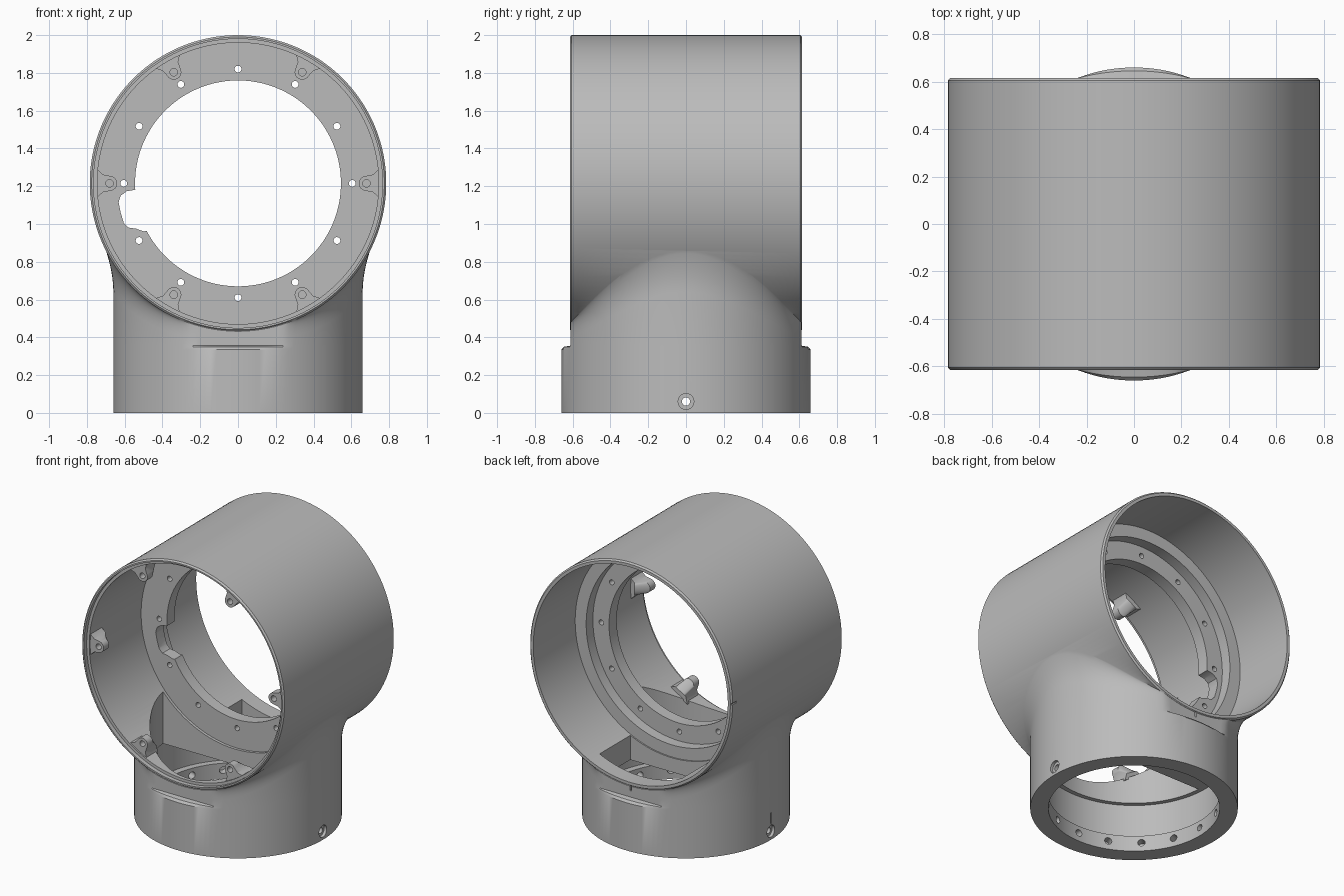
import bpy, bmesh
from math import sin, cos, pi, asin, sqrt, radians
from mathutils import Vector

if "Cube" in bpy.data.objects:
    bpy.data.objects.remove(bpy.data.objects["Cube"], do_unlink=True)

grey = bpy.data.materials.new("matte_grey")
grey.use_nodes = True
GREY = (0.5, 0.5, 0.5, 1)
grey.diffuse_color = GREY
grey.node_tree.nodes["Principled BSDF"].inputs["Base Color"].default_value = GREY

AXIS_Z, TUBE_R, BASE_R, HALF = 1.215, 0.785, 0.66, 0.615


def finish(name, bm):
    bmesh.ops.recalc_face_normals(bm, faces=bm.faces)
    mesh = bpy.data.meshes.new(name)
    bm.to_mesh(mesh)
    bm.free()
    mesh.materials.append(grey)
    ob = bpy.data.objects.new(name, mesh)
    bpy.context.collection.objects.link(ob)
    return ob


def skin(name, rings, bottom=None, top=None):
    """Closed solid through rings of points, ends capped or fanned to a point."""
    bm = bmesh.new()
    loops = [[bm.verts.new(p) for p in ring] for ring in rings]
    n = len(loops[0])
    for a, b in zip(loops, loops[1:]):
        for i in range(n):
            j = (i + 1) % n
            bm.faces.new((a[i], a[j], b[j], b[i]))
    for loop, tip in ((loops[0], bottom), (loops[-1], top)):
        if tip is None:
            bm.faces.new(loop)
        else:
            v = bm.verts.new(tip)
            for i in range(n):
                bm.faces.new((loop[i], loop[(i + 1) % n], v))
    return finish(name, bm)


def lathe(name, profile, axis, n=128):
    """Turn (position, radius) pairs about the tube axis Y or the base axis Z."""
    rings = []
    for t, r in profile:
        ring = []
        for i in range(n):
            a = 2 * pi * (i + 0.5) / n
            u, v = r * cos(a), r * sin(a)
            ring.append((u, t, AXIS_Z + v) if axis == "Y" else (u, v, t))
        rings.append(ring)
    return skin(name, rings)


def rods(name, items, n=20):
    """Several round rods, each given as radius, start, end."""
    bm = bmesh.new()
    for r, a, b in items:
        a, b = Vector(a), Vector(b)
        m = (b - a).to_track_quat("Z", "Y").to_matrix().to_4x4()
        m.translation = (a + b) / 2
        bmesh.ops.create_cone(bm, cap_ends=True, segments=n, radius1=r, radius2=r,
                              depth=(b - a).length, matrix=m)
    return finish(name, bm)


def box(name, lo, hi):
    bm = bmesh.new()
    bmesh.ops.create_cube(bm, size=1)
    for v in bm.verts:
        v.co = [l + (c + 0.5) * (h - l) for c, l, h in zip(v.co, lo, hi)]
    return finish(name, bm)


def combine(ob, tool, op="DIFFERENCE"):
    mod = ob.modifiers.new("cut", "BOOLEAN")
    mod.operation, mod.solver, mod.object = op, "EXACT", tool
    bpy.ops.object.select_all(action="DESELECT")
    bpy.context.view_layer.objects.active = ob
    ob.select_set(True)
    bpy.ops.object.modifier_apply(modifier=mod.name)
    bpy.data.objects.remove(tool, do_unlink=True)


def around(r, angle, y):
    return (r * cos(angle), y, AXIS_Z + r * sin(angle))


# Horizontal tube with softened rims
body = lathe("housing", [(-HALF, 0.775), (-HALF + 0.01, TUBE_R),
                         (HALF - 0.01, TUBE_R), (HALF, 0.775)], "Y", 160)

# Upright base, flattened front and back, blending into the tube
N, STEPS = 128, 8
circle = [(BASE_R * cos(2 * pi * (i + 0.5) / N), BASE_R * sin(2 * pi * (i + 0.5) / N))
          for i in range(N)]
LIM = HALF - 0.003


def flat(y):
    return max(-LIM, min(LIM, y))


rings = [[(x, y, 0) for x, y in circle], [(x, y, 0.335) for x, y in circle],
         [(x, flat(y) * 0.3 + y * 0.7, 0.35) for x, y in circle],
         [(x, flat(y), 0.356) for x, y in circle]]
for s in range(STEPS + 1):
    t, ring = s / STEPS, []
    for x, y in circle:
        side = abs(x) / BASE_R
        angle = asin(x / TUBE_R)
        meet = AXIS_Z - sqrt(TUBE_R ** 2 - x * x)
        turn = angle + (0.25 * side + 0.02) * (1 if x > 0 else -1) * side
        p0 = Vector((x, flat(y), meet - 0.13 * side - 0.02))
        p1 = Vector((x, flat(y), meet))
        r = TUBE_R - 0.002
        p2 = Vector((r * sin(turn), flat(y), AXIS_Z - r * cos(turn)))
        ring.append(p0 * (1 - t) ** 2 + p1 * 2 * t * (1 - t) + p2 * t * t)
    rings.append(ring)
combine(body, skin("base", rings, top=(0, 0, AXIS_Z)), "UNION")

# Stepped tube bore that leaves the middle flange
combine(body, lathe("tube_bore", [
    (-0.7, 0.765), (-0.585, 0.765), (-0.585, 0.745), (-0.01, 0.745),
    (-0.01, 0.545), (0.075, 0.545), (0.075, 0.67), (0.15, 0.67),
    (0.15, 0.755), (0.7, 0.755)], "Y"))

# Base bore with a bottom lip
combine(body, lathe("base_bore", [(-0.1, 0.545), (0.11, 0.545),
                                  (0.11, 0.59), (0.36, 0.59)], "Z"))

# Large opening into the front chamber, small window into the rear one
opening = lathe("front_opening", [(0.34, 0.56), (1.0, 0.56)], "Z")
for v in opening.data.vertices:
    v.co.y = min(v.co.y, -0.03)
combine(body, opening)
combine(body, box("rear_window", (-0.32, 0.16, 0.3), (0.32, 0.5, 0.8)))

# Notch in the inner edge of the flange
outer = [(0.5, 183), (0.59, 184), (0.625, 186), (0.64, 189), (0.64, 194),
         (0.64, 199), (0.625, 202), (0.59, 204), (0.56, 207), (0.5, 209)]
combine(body, skin("flange_notch", [[around(r, radians(a), y) for r, a in outer]
                                    for y in (-0.1, 0.12)]))

# Flange holes, radial holes in the base lip
combine(body, rods("flange_holes", [
    (0.018, around(0.605, k * pi / 6, -0.1), around(0.605, k * pi / 6, 0.12))
    for k in range(12)]))
PORT_Z = 0.06
combine(body, rods("lip_holes", [
    (0.024, (0.5 * cos(a), 0.5 * sin(a), PORT_Z), (0.6 * cos(a), 0.6 * sin(a), PORT_Z))
    for a in (k * pi / 8 for k in range(16)) if abs(sin(a)) > 0.1]))

# Side ports, each with a shallow countersink
for s in (-1, 1):
    combine(body, rods("port_sink", [(0.042, (s * 0.64, 0, PORT_Z), (s * 0.7, 0, PORT_Z))]))
    combine(body, rods("port_hole", [(0.022, (s * 0.5, 0, PORT_Z), (s * 0.7, 0, PORT_Z))]))

# Alignment marks on one side and on the rear rim
combine(body, box("side_mark", (-0.7, -0.006, 0.11), (-0.65, 0.006, 0.19)))
combine(body, box("rim_mark_side", (-0.8, 0.56, AXIS_Z - 0.006), (-0.775, 0.7, AXIS_Z + 0.006)))
combine(body, box("rim_mark_bottom", (-0.006, 0.57, 0.4), (0.006, 0.7, 0.44)))

# Six screw tabs inside the front rim, tapering back into the wall
shape = [(0.755, -0.085), (0.735, -0.065), (0.715, -0.047)]
shape += [(0.68 - 0.04 * cos(a), 0.04 * sin(a))
          for a in (radians(d) for d in range(-90, 91, 15))]
shape += [(r, -v) for r, v in reversed(shape[:3])]
for k in range(6):
    a = k * pi / 3
    layers = []
    for y, least in ((-0.575, 0), (-0.515, 0), (-0.45, 0.715)):
        layers.append([(max(r, least) * cos(a) - v * sin(a), y,
                        AXIS_Z + max(r, least) * sin(a) + v * cos(a) * 1.0)
                       for r, v in shape])
    tab = skin(f"screw_tab_{k + 1}", layers)
    combine(tab, rods("tab_hole", [(0.02, around(0.68, a, -0.65), around(0.68, a, -0.525))]))

# Smooth shading with crisp edges
bpy.ops.object.select_all(action="DESELECT")
for ob in bpy.context.scene.objects:
    if ob.type == "MESH":
        ob.select_set(True)
bpy.context.view_layer.objects.active = body
bpy.ops.object.shade_smooth_by_angle(angle=radians(30))
